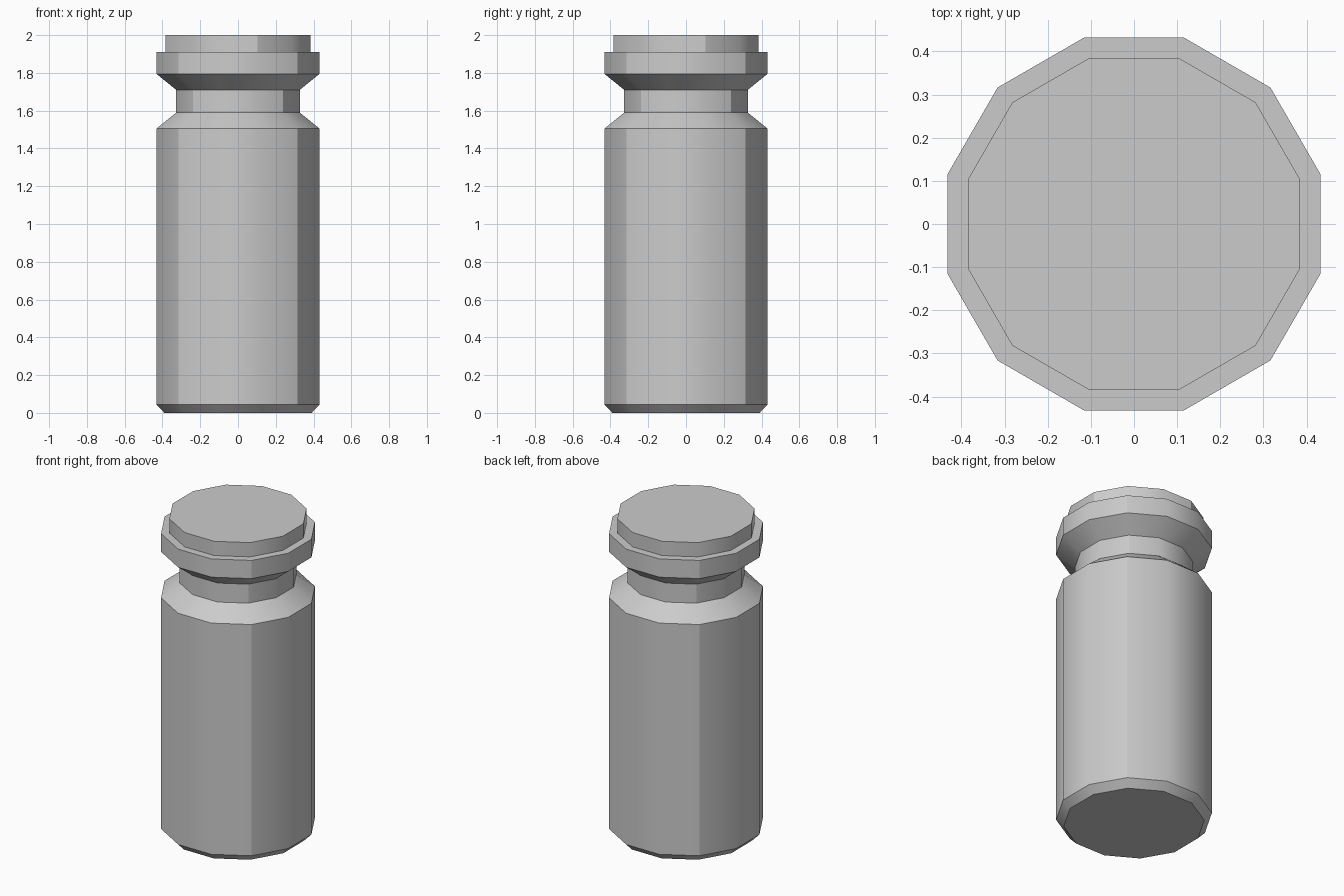
import bpy
import bmesh
from math import cos, sin, pi, radians, atan2, degrees

SIDES = 12

cube = bpy.data.objects.get("Cube")
if cube:
    bpy.data.objects.remove(cube, do_unlink=True)

grey = bpy.data.materials.new("plain grey")
grey.use_nodes = True
GREY = (0.6, 0.6, 0.6, 1)
grey.diffuse_color = GREY
grey.node_tree.nodes["Principled BSDF"].inputs["Base Color"].default_value = GREY


def turned_part(name, profile, is_crease):
    """Twelve-sided turned solid; profile lists (flat-to-centre distance, height)."""
    bm = bmesh.new()
    rings = []
    for apothem, z in profile:
        r = apothem / cos(pi / SIDES)
        angles = [(i + 0.5) * 2 * pi / SIDES for i in range(SIDES)]
        rings.append([bm.verts.new((r * cos(a), r * sin(a), z)) for a in angles])
    for low, high in zip(rings, rings[1:]):
        for i in range(SIDES):
            j = (i + 1) % SIDES
            bm.faces.new((low[i], low[j], high[j], high[i]))
    bm.faces.new(rings[0][::-1])
    bm.faces.new(rings[-1])
    mesh = bpy.data.meshes.new(name)
    bm.to_mesh(mesh)
    bm.free()
    mesh.materials.append(grey)
    obj = bpy.data.objects.new(name, mesh)
    bpy.context.collection.objects.link(obj)

    bpy.ops.object.select_all(action="DESELECT")
    obj.select_set(True)
    bpy.context.view_layer.objects.active = obj
    bpy.ops.object.shade_smooth_by_angle(angle=radians(32))

    # Crease chosen upright edges of the straight walls
    for edge in mesh.edges:
        a, b = (mesh.vertices[v].co for v in edge.vertices)
        upright = (a.xy - b.xy).length < 0.001
        if upright and is_crease(round(degrees(atan2(a.y, a.x))) % 90):
            edge.use_edge_sharp = True
    return obj


# Bevelled base, tall wall, shoulder, neck and flared rim
turned_part("container_body", [
    (0.39, 0), (0.432, 0.045), (0.432, 1.505), (0.327, 1.59),
    (0.327, 1.71), (0.432, 1.795), (0.432, 1.91),
], lambda angle: angle == 45)

# Raised lid on the rim
turned_part("lid", [(0.385, 1.91), (0.385, 2)], lambda angle: angle == 15)
